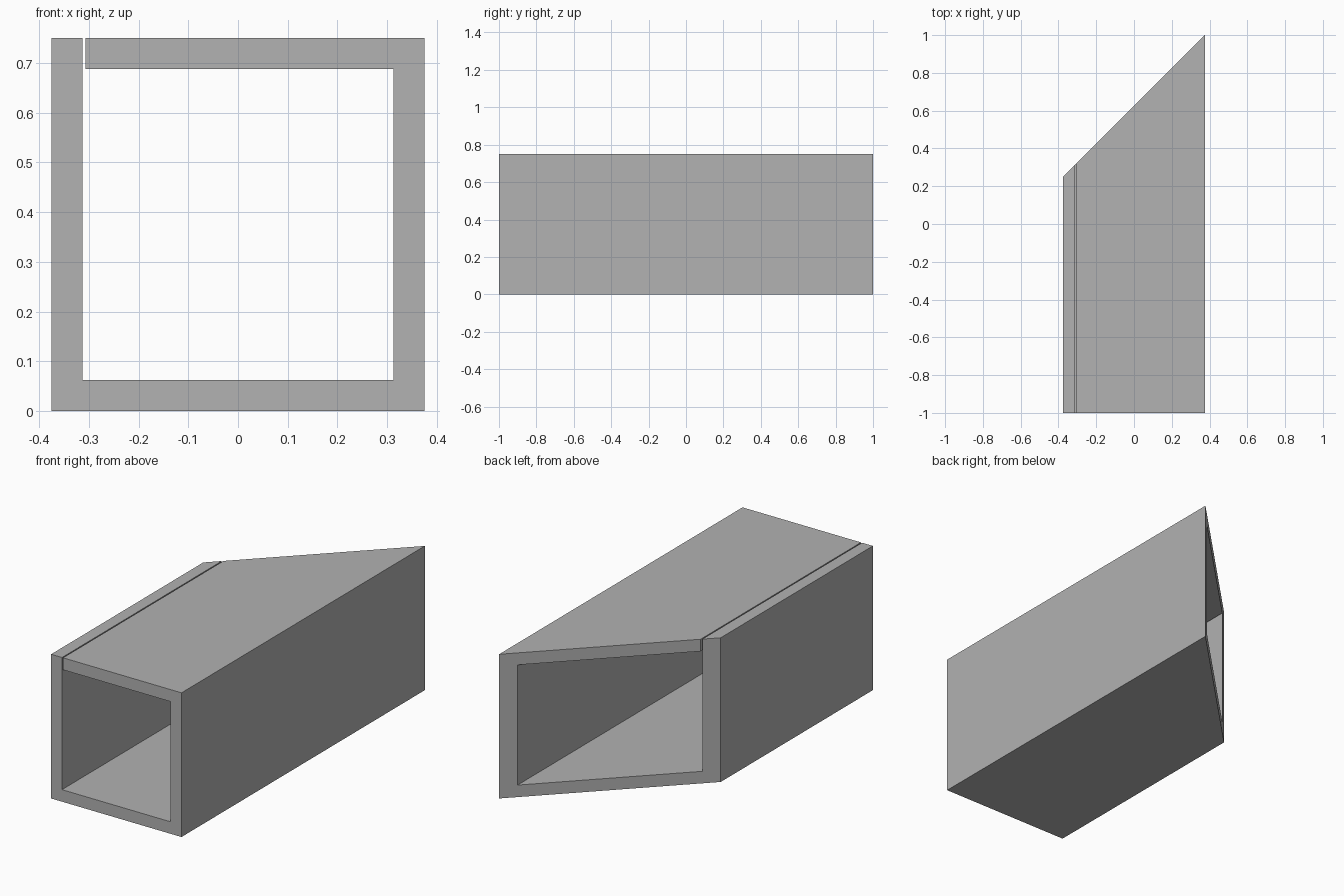
import bpy
import bmesh

default = bpy.data.objects.get("Cube")
if default:
    bpy.data.objects.remove(default, do_unlink=True)

HALF = 0.375       # half the outer width
HEIGHT = 0.75
WALL = 0.0625
SLIT = 0.006       # narrow gap beside the top wall
FRONT_Y = -1.0
MITRE_Y = 0.625    # where the 45 degree end crosses x = 0

# Plain grey material
grey = bpy.data.materials.new("plain_grey")
grey.use_nodes = True
colour = (0.445, 0.445, 0.445, 1.0)
grey.diffuse_color = colour
grey.node_tree.nodes["Principled BSDF"].inputs["Base Color"].default_value = colour

# Cross-section: a square tube, slit open at the top beside one wall
inner = HALF - WALL
lip = -inner + SLIT
ceiling = HEIGHT - WALL
profile = [
    (-HALF, 0), (HALF, 0), (HALF, HEIGHT), (lip, HEIGHT), (lip, ceiling),
    (inner, ceiling), (inner, WALL), (-inner, WALL), (-inner, HEIGHT), (-HALF, HEIGHT),
]

# Extrude along y, with a square front end and a mitred back end
bm = bmesh.new()
front = [bm.verts.new((x, FRONT_Y, z)) for x, z in profile]
back = [bm.verts.new((x, MITRE_Y + x, z)) for x, z in profile]
bm.faces.new(front)
bm.faces.new(reversed(back))
for i in range(len(profile)):
    j = (i + 1) % len(profile)
    bm.faces.new((front[j], front[i], back[i], back[j]))
bmesh.ops.recalc_face_normals(bm, faces=bm.faces)

mesh = bpy.data.meshes.new("mitred_slit_tube")
bm.to_mesh(mesh)
bm.free()
mesh.materials.append(grey)
tube = bpy.data.objects.new("mitred_slit_tube", mesh)
bpy.context.collection.objects.link(tube)
